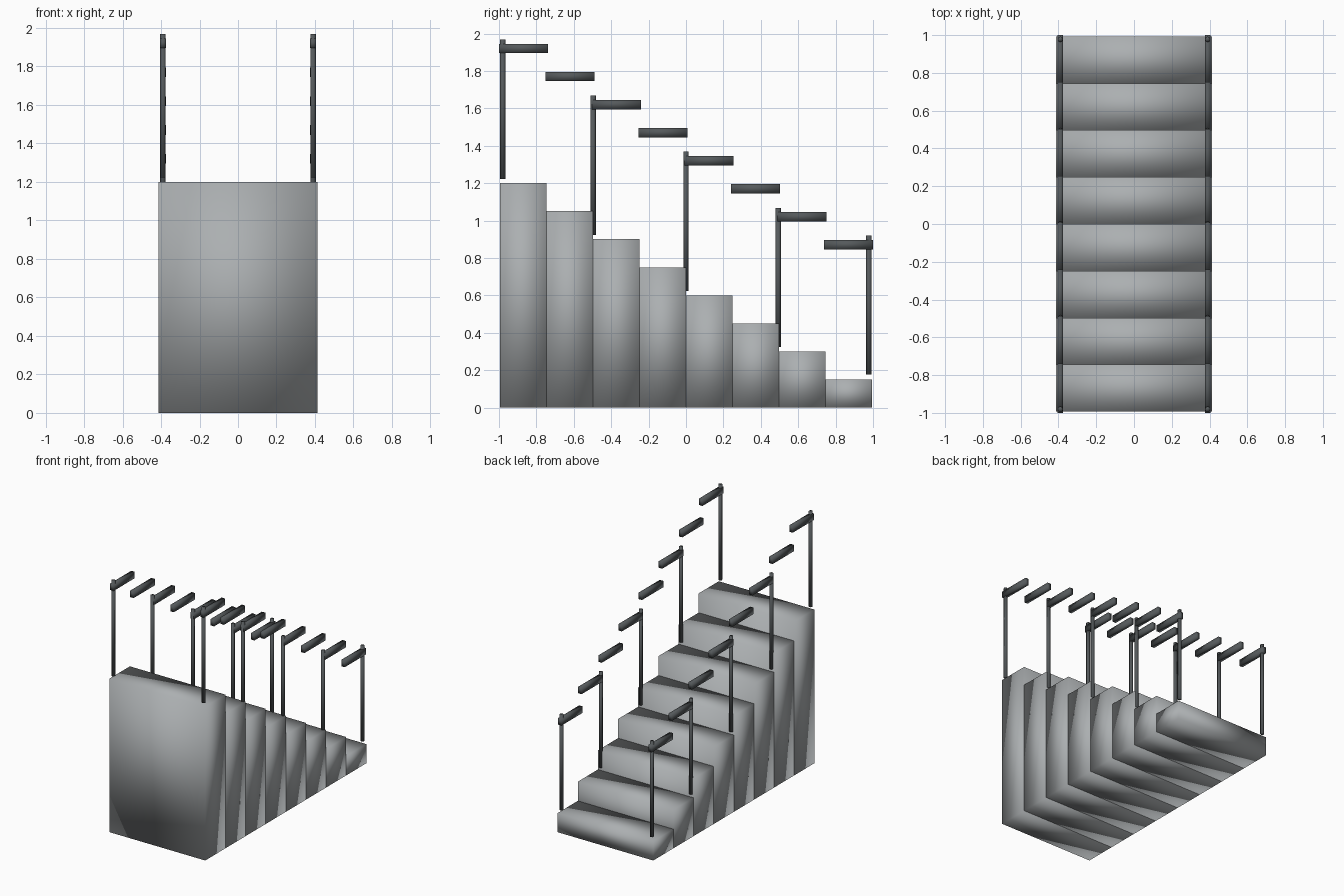
import bpy

default = bpy.data.objects.get("Cube")
if default:
    bpy.data.objects.remove(default, do_unlink=True)


def material(name, rgb):
    m = bpy.data.materials.new(name)
    m.use_nodes = True
    m.diffuse_color = (*rgb, 1)
    m.node_tree.nodes["Principled BSDF"].inputs["Base Color"].default_value = (*rgb, 1)
    return m


def finish(name, mat):
    obj = bpy.context.object
    obj.name = name
    obj.data.materials.append(mat)
    bpy.ops.object.transform_apply(location=False, rotation=False, scale=True)
    bpy.ops.object.shade_smooth()


def box(name, center, size, mat):
    bpy.ops.mesh.primitive_cube_add(size=1, location=center)
    bpy.context.object.scale = size
    finish(name, mat)


def post(name, x, y, top):
    bpy.ops.mesh.primitive_cylinder_add(
        vertices=8, radius=0.0145, depth=POST_HEIGHT,
        location=(x, y, top - POST_HEIGHT / 2))
    finish(name, metal)


concrete = material("light grey concrete", (0.41, 0.43, 0.44))
metal = material("dark grey metal", (0.09, 0.10, 0.105))

STEPS = 8
RISE = 0.15
TREAD = 0.2483
WIDTH = 0.825
RAIL_X = 0.39
POST_HEIGHT = 0.745

# Solid steps, tallest at the front
for i in range(STEPS):
    y = (i - (STEPS - 1) / 2) * TREAD
    height = RISE * (STEPS - i)
    box(f"step_{i + 1}", (0, y, height / 2), (WIDTH, TREAD, height), concrete)

    # One level handrail piece above each side of the step
    for side, x in (("left", RAIL_X), ("right", -RAIL_X)):
        box(f"{side}_handrail_{i + 1}", (x, y, height + 0.72), (0.03, 0.262, 0.05), metal)

# Posts on both sides: one at each end and one every second step
posts = [(-0.98, 1.968), (-0.497, 1.668), (0, 1.368), (0.493, 1.068), (0.978, 0.921)]
for n, (y, top) in enumerate(posts, 1):
    for side, x in (("left", RAIL_X), ("right", -RAIL_X)):
        post(f"{side}_post_{n}", x, y, top)
